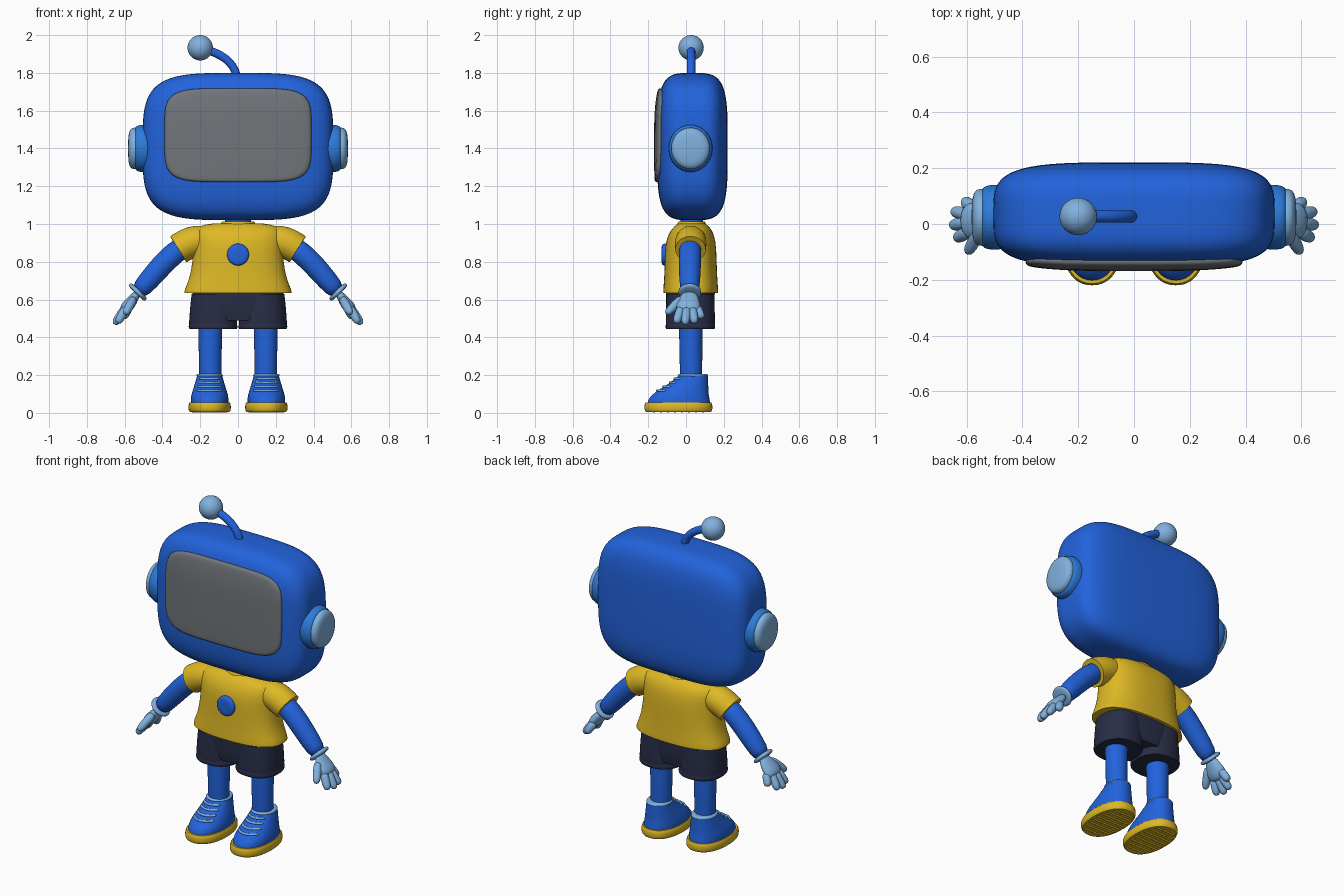
import bpy, bmesh, math
from mathutils import Vector

cube = bpy.data.objects.get("Cube")
if cube:
    bpy.data.objects.remove(cube, do_unlink=True)


def material(name, r, g, b):
    m = bpy.data.materials.new(name)
    m.use_nodes = True
    m.diffuse_color = (r, g, b, 1)
    m.node_tree.nodes["Principled BSDF"].inputs["Base Color"].default_value = (r, g, b, 1)
    return m


BLUE = material("bright blue", .016, .125, .72)
MID = material("medium blue", .025, .2, .71)
PALE = material("pale blue", .22, .44, .73)
YELLOW = material("golden yellow", .73, .48, .018)
NAVY = material("dark navy", .022, .027, .062)
GREY = material("screen grey", .165, .18, .195)


def add_object(name, bm, mat, mirror=False, subdiv=1):
    bmesh.ops.recalc_face_normals(bm, faces=bm.faces)
    for f in bm.faces:
        f.smooth = True
    mesh = bpy.data.meshes.new(name)
    bm.to_mesh(mesh)
    bm.free()
    mesh.materials.append(mat)
    ob = bpy.data.objects.new(name, mesh)
    bpy.context.collection.objects.link(ob)
    if mirror:
        ob.modifiers.new("Mirror", "MIRROR").use_mirror_merge = False
    if subdiv:
        sub = ob.modifiers.new("Subdivision", "SUBSURF")
        sub.levels = sub.render_levels = subdiv
    return ob


def ring(centre, u, v, p=2, n=24):
    """Superellipse loop around centre, spanned by half axes u and v."""
    loop = []
    for i in range(n):
        a = math.tau * i / n
        c, s = math.cos(a), math.sin(a)
        loop.append(Vector(centre) + Vector(u) * math.copysign(abs(c) ** (2 / p), c)
                    + Vector(v) * math.copysign(abs(s) ** (2 / p), s))
    return loop


def skin(name, loops, mat, mirror=False, hard=True, subdiv=1):
    """Bridge a row of loops and cap both ends; hard keeps the end rims crisp."""
    bm = bmesh.new()
    crease = bm.edges.layers.float.new("crease_edge")
    rows = [[bm.verts.new(co) for co in loop] for loop in loops]
    n = len(rows[0])
    for a, b in zip(rows, rows[1:]):
        for i in range(n):
            j = (i + 1) % n
            bm.faces.new((a[i], a[j], b[j], b[i]))
    for cap in (rows[0], rows[-1]):
        face = bm.faces.new(cap)
        if hard:
            for e in face.edges:
                e[crease] = 1
                e.smooth = False
    return add_object(name, bm, mat, mirror, subdiv)


def loft(name, x, sections, mat, p=2, mirror=False, hard=True):
    """Stack of horizontal sections given as (z, y, half width, half depth)."""
    loops = [ring((x, y, z), (rx, 0, 0), (0, ry, 0), p, 32) for z, y, rx, ry in sections]
    return skin(name, loops, mat, mirror, hard)


def tube(name, points, radii, mat, mirror=False, hard=False, axis=(0, 1, 0), n=14, flat=1):
    """Sweep a round section along points; flat squashes it across the axis."""
    pts = [Vector(q) for q in points]
    loops = []
    for i, q in enumerate(pts):
        t = (pts[min(i + 1, len(pts) - 1)] - pts[max(i - 1, 0)]).normalized()
        v = t.cross(Vector(axis)).normalized()
        u = v.cross(t)
        loops.append(ring(q, u * radii[i], v * radii[i] * flat, 2, n))
    return skin(name, loops, mat, mirror, hard)


# Head: rounded box
HX, HY, HZ, CY, CZ = .505, .187, .39, .034, 1.41
bm = bmesh.new()
bmesh.ops.create_cube(bm, size=2)
bmesh.ops.subdivide_edges(bm, edges=bm.edges[:], cuts=15, use_grid_fill=True)
for vert in bm.verts:
    w = vert.co / sum(abs(c) ** 4 for c in vert.co) ** .25
    vert.co = (w.x * HX, CY + w.y * HY, CZ + w.z * HZ)
add_object("head", bm, BLUE)


# Face screen: raised plate following the front of the head
def head_front(x, z):
    return CY - HY * max(0, 1 - abs(x / HX) ** 4 - abs((z - CZ) / HZ) ** 4) ** .25


loops = []
for scale, lift in ((1, -.03), (1, .008), (.97, .016), (.9, .016), (.65, .016), (.35, .016), (.08, .016)):
    loop = ring((0, 0, 1.47), (.392 * scale, 0, 0), (0, 0, .25 * scale), 5, 48)
    for q in loop:
        q.y = head_front(q.x, q.z) - lift
    loops.append(loop)
skin("face_screen", loops, GREY, hard=False)


# Ears: ring with a domed cap
def ear_part(name, sections, mat):
    skin(name, [ring((x, .024, 1.4), (0, .117 * k, 0), (0, 0, .126 * k)) for x, k in sections],
         mat, mirror=True, hard=False)


ear_part("ear_rings", ((.44, 1), (.5, 1.01), (.525, .99), (.542, .93), (.547, .8), (.547, .3)), MID)
ear_part("ear_caps", ((.52, .87), (.545, .89), (.562, .87), (.575, .76), (.581, .5), (.582, .15)), PALE)

# Antenna
tube("antenna_stem", ((-.002, .027, 1.76), (-.012, .027, 1.81), (-.042, .027, 1.858), (-.09, .027, 1.893),
                      (-.14, .027, 1.915), (-.2, .027, 1.934)), [.023] * 6, BLUE)
bm = bmesh.new()
bmesh.ops.create_uvsphere(bm, u_segments=32, v_segments=20, radius=.067)
bmesh.ops.translate(bm, verts=bm.verts, vec=(-.2, .027, 1.933))
add_object("antenna_ball", bm, PALE, subdiv=0)

# Neck, shirt and collar
loft("neck", 0, ((.96, .03, .07, .06), (1.05, .03, .07, .06)), BLUE)
loft("collar", 0, ((.98, .03, .1, .08), (1.0, .03, .095, .077), (1.013, .03, .085, .07)), YELLOW)
loft("shirt", 0, ((.635, .025, .286, .146), (.65, .025, .285, .146), (.7, .025, .262, .142),
                  (.76, .025, .248, .139), (.84, .025, .238, .137), (.91, .025, .24, .132),
                  (.96, .028, .238, .115), (.99, .03, .215, .09), (1.003, .03, .13, .07)),
     YELLOW, 2.5)
tube("sleeves", ((.15, .026, .918), (.21, .026, .915), (.27, .025, .895), (.316, .024, .866)),
     (.07, .084, .085, .082), YELLOW, True, True, n=20)

# Round chest badge
skin("chest_badge", [ring((0, y, .838), (r, 0, 0), (0, 0, r), 2, 32)
                     for y, r in ((-.08, .059), (-.118, .059), (-.128, .054), (-.13, .03))], BLUE)

# Arms and wrist bands
tube("arms", ((.26, .024, .9), (.335, .022, .85), (.405, .02, .78), (.47, .02, .705), (.535, .02, .63)),
     (.058, .06, .06, .056, .05), BLUE, True, n=20)
tube("wrist_bands", ((.521, .02, .65), (.526, .02, .645), (.535, .02, .635), (.54, .02, .63)),
     (.05, .062, .062, .05), PALE, True, n=20)

# Hands: flat palm, four fingers and a thumb
tube("palms", ((.53, .02, .64), (.548, .018, .612), (.572, .012, .58), (.594, .01, .553), (.608, .01, .535)),
     (.036, .05, .066, .068, .045), PALE, True, flat=.5)
for label, base, tip in (("little", (.575, .055, .565), (.606, .082, .505)),
                         ("ring", (.59, .032, .56), (.645, .045, .482)),
                         ("middle", (.595, .005, .56), (.65, -.004, .475)),
                         ("index", (.59, -.025, .56), (.635, -.05, .482)),
                         ("thumb", (.55, -.02, .61), (.594, -.098, .53))):
    a, b = Vector(base), Vector(tip)
    tube(label + "_fingers", [a.lerp(b, k) for k in (0, .4, .8, 1, 1.08)],
         (.024, .025, .024, .019, .008), PALE, True, n=10)

# Shorts: hips and two cuffed legs
loft("shorts_hips", 0, ((.49, .023, .18, .115), (.54, .023, .235, .127), (.66, .023, .244, .131)), NAVY, 2.5)
loft("shorts_legs", .132, ((.443, .023, .125, .128), (.45, .023, .13, .132), (.463, .023, .13, .132),
                           (.469, .023, .126, .129), (.476, .023, .128, .131), (.54, .023, .124, .13),
                           (.63, .023, .114, .127)), NAVY, 2.3, True)

# Legs
loft("legs", .147, ((.17, .027, .058, .058), (.3, .026, .061, .061), (.52, .025, .064, .063)), BLUE, mirror=True)

# Shoes: sole, upper, ankle band, laces and tread
SX = .15
loft("shoe_soles", SX, ((.006, -.04, .106, .174), (.014, -.04, .113, .181), (.046, -.04, .113, .181),
                        (.056, -.04, .106, .174)), YELLOW, 2.3, True)
UPPER = ((.05, -.038, .1, .166), (.075, -.037, .101, .163), (.1, -.028, .096, .148), (.125, -.01, .088, .13),
         (.16, .017, .077, .1), (.2, .04, .066, .076))
loft("shoe_uppers", SX, UPPER, BLUE, 2.2, True)
loft("ankle_bands", SX, ((.19, .037, .06, .07), (.194, .037, .071, .081), (.203, .037, .071, .081),
                         (.207, .037, .06, .07)), PALE, mirror=True)
for k in range(4):
    z = .118 + .021 * k
    lo, hi = next((a, b) for a, b in zip(UPPER, UPPER[1:]) if a[0] <= z < b[0])
    f = (z - lo[0]) / (hi[0] - lo[0])
    y, rx, ry = (lo[i] + (hi[i] - lo[i]) * f for i in (1, 2, 3))
    arc = [math.radians(-90 + d) for d in range(-48, 49, 16)]
    tube(f"lace_{k + 1}", [(SX + (rx + .003) * math.cos(a), y + (ry + .003) * math.sin(a), z) for a in arc],
         [.0075] * len(arc), PALE, True, axis=(0, 0, 1), n=8)
for k in range(8):
    y = -.17 + .037 * k
    half = .095 * math.sqrt(1 - ((y + .04) / .18) ** 2)
    tube(f"tread_bar_{k + 1}", ((SX - half, y, .008), (SX + half, y, .008)), (.008, .008), YELLOW, True, True, n=8)
